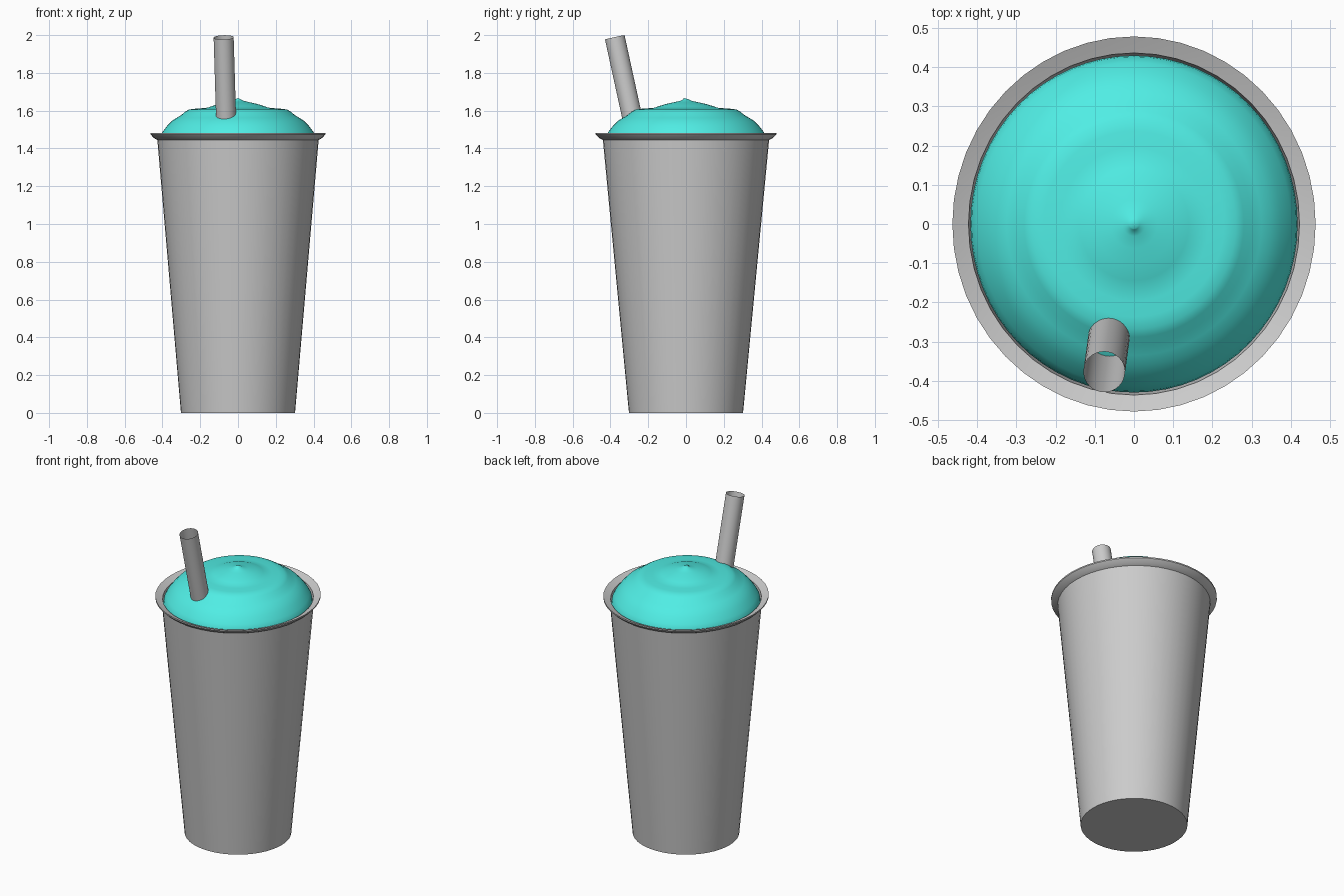
import bpy, bmesh, math
from mathutils import Vector

if "Cube" in bpy.data.objects:
    bpy.data.objects.remove(bpy.data.objects["Cube"])


def finish(name, bm, angle, color=None):
    bmesh.ops.recalc_face_normals(bm, faces=bm.faces)
    mesh = bpy.data.meshes.new(name)
    bm.to_mesh(mesh)
    bm.free()
    ob = bpy.data.objects.new(name, mesh)
    bpy.context.collection.objects.link(ob)
    bpy.ops.object.select_all(action='DESELECT')
    bpy.context.view_layer.objects.active = ob
    ob.select_set(True)
    bpy.ops.object.shade_smooth_by_angle(angle=math.radians(angle))
    if color:
        mat = bpy.data.materials.new(name)
        mat.diffuse_color = color
        mat.use_nodes = True
        mat.node_tree.nodes["Principled BSDF"].inputs["Base Color"].default_value = mat.diffuse_color
        mesh.materials.append(mat)
    return ob


def loft(profile, sides, cap_start=False, apex=None):
    """Stack elliptical rings given as (x radius, y radius, z)."""
    bm = bmesh.new()
    rings = []
    for rx, ry, z in profile:
        rings.append([bm.verts.new((rx * math.cos(2 * math.pi * i / sides),
                                    ry * math.sin(2 * math.pi * i / sides), z))
                      for i in range(sides)])
    for a, b in zip(rings, rings[1:]):
        for i in range(sides):
            j = (i + 1) % sides
            bm.faces.new((a[i], a[j], b[j], b[i]))
    if cap_start:
        bm.faces.new(rings[0][::-1])
    if apex:
        tip = bm.verts.new(apex)
        for i in range(sides):
            bm.faces.new((rings[-1][i], rings[-1][(i + 1) % sides], tip))
    return bm


# Tapered cup with flared rim and thin inner wall
cup = [(0.302, 0.302, 0), (0.427, 0.44, 1.445), (0.445, 0.459, 1.455),
       (0.463, 0.478, 1.474), (0.463, 0.478, 1.482), (0.44, 0.454, 1.472),
       (0.422, 0.436, 1.465), (0.418, 0.431, 1.42), (0.297, 0.297, 0.03)]
finish("cup", loft(cup, 48, cap_start=True), 30)

# Swirled frozen topping
topping = [(0.417, 1.44), (0.414, 1.462), (0.4, 1.487), (0.375, 1.52), (0.35, 1.546),
           (0.325, 1.562), (0.3, 1.577), (0.28, 1.594), (0.26, 1.606), (0.23, 1.61),
           (0.19, 1.613), (0.16, 1.616), (0.14, 1.624), (0.1, 1.636), (0.06, 1.645),
           (0.03, 1.652), (0.014, 1.66)]
finish("frozen_topping", loft([(r, r * 1.03, z) for r, z in topping], 64,
                              apex=(0, -0.012, 1.667)), 60, (0.08, 0.85, 0.78, 1))

# Open straw leaning towards the front
top = Vector((-0.076, -0.377, 1.988))
axis = Vector((-0.03, -0.218, 1)).normalized()
length = 1.1
straw = finish("straw", loft([(0.053, 0.053, -length), (0.053, 0.053, 0)], 32), 30)
straw.rotation_mode = 'QUATERNION'
straw.rotation_quaternion = Vector((0, 0, 1)).rotation_difference(axis)
straw.location = top
